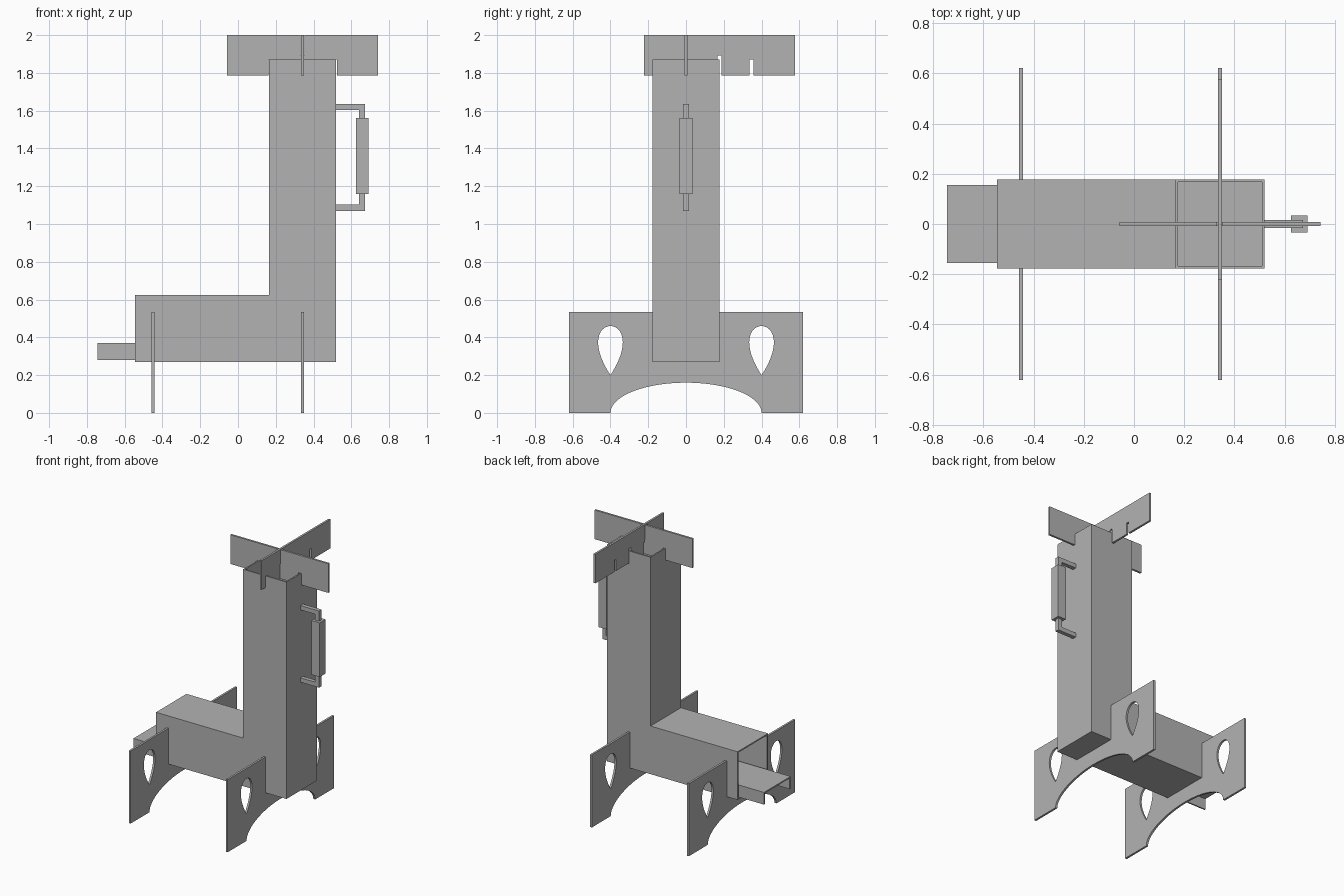
import bpy, bmesh
from math import sin, cos, pi
from mathutils import Matrix

if "Cube" in bpy.data.objects:
    bpy.data.objects.remove(bpy.data.objects["Cube"])

steel = bpy.data.materials.new("grey_steel")
steel.use_nodes = True
GREY = (0.45, 0.45, 0.45, 1)
steel.diffuse_color = GREY
steel.node_tree.nodes["Principled BSDF"].inputs["Base Color"].default_value = GREY

# Local plate axes to world: (across, up, thickness)
FACING = {
    "X": Matrix(((0, 0, 1), (1, 0, 0), (0, 1, 0))),
    "Y": Matrix(((1, 0, 0), (0, 0, -1), (0, 1, 0))),
}


def finish(name, mesh):
    mesh.name = name
    mesh.materials.clear()
    mesh.materials.append(steel)
    ob = bpy.data.objects.new(name, mesh)
    bpy.context.collection.objects.link(ob)
    return ob


def plate(name, loops, facing, at, thick):
    """Sheet cut to an outline (first loop) with holes (further loops)."""
    curve = bpy.data.curves.new(name, "CURVE")
    curve.dimensions = "2D"
    curve.fill_mode = "BOTH"
    curve.extrude = thick / 2
    for loop in loops:
        s = curve.splines.new("POLY")
        s.points.add(len(loop) - 1)
        for p, (u, v) in zip(s.points, loop):
            p.co = (u, v, 0, 1)
        s.use_cyclic_u = True
    temp = bpy.data.objects.new(name + "_outline", curve)
    bpy.context.collection.objects.link(temp)
    deps = bpy.context.evaluated_depsgraph_get()
    mesh = bpy.data.meshes.new_from_object(temp.evaluated_get(deps))
    bpy.data.objects.remove(temp)
    m = FACING[facing].to_4x4()
    m.translation = (at, 0, 0) if facing == "X" else (0, at, 0)
    bm = bmesh.new()
    bm.from_mesh(mesh)
    bm.transform(m)
    bmesh.ops.remove_doubles(bm, verts=bm.verts, dist=1e-5)
    bmesh.ops.recalc_face_normals(bm, faces=bm.faces)
    bm.to_mesh(mesh)
    bm.free()
    for f in mesh.polygons:
        f.use_smooth = False
    return finish(name, mesh)


def box(name, x, y, z):
    bm = bmesh.new()
    bmesh.ops.create_cube(bm, size=1)
    for v in bm.verts:
        v.co = [r[0] if c < 0 else r[1] for c, r in zip(v.co, (x, y, z))]
    mesh = bpy.data.meshes.new(name)
    bm.to_mesh(mesh)
    bm.free()
    return finish(name, mesh)


# Hollow L-shaped body: feed tunnel open at -x, chimney open at the top
W, T = 0.1775, 0.01
FEED, INNER, BACK = -0.545, 0.165, 0.52
LOW, ROOF, TOP = 0.27, 0.625, 1.87
ell = [(FEED, LOW), (BACK, LOW), (BACK, TOP), (INNER, TOP), (INNER, ROOF), (FEED, ROOF)]
for side, s in (("left", 1), ("right", -1)):
    plate("body_side_" + side, [ell], "Y", s * (W - T / 2), T)
span = (T - W, W - T)
box("tunnel_floor", (FEED, BACK), span, (LOW, LOW + T))
box("tunnel_roof", (FEED, INNER + T), span, (ROOF - T, ROOF))
box("chimney_inner_wall", (INNER, INNER + T), span, (ROOF, TOP))
box("chimney_back_wall", (BACK - T, BACK), span, (LOW + T, TOP))

# Fuel shelf: channel with folded-down sides, sliding into the tunnel
box("shelf_top", (-0.745, INNER), (-0.155, 0.155), (0.36, 0.37))
for side, s in (("left", 1), ("right", -1)):
    ys = sorted((s * 0.145, s * 0.155))
    box("shelf_flange_" + side, (-0.745, INNER), ys, (LOW + T, 0.36))

# Leg plates: saddle notch for the body, arched foot, teardrop holes
H, L, A = 0.535, 0.62, 0.4
arch = [(A * cos(pi * i / 40), 0.16 * sin(pi * i / 40)) for i in range(41)]
outline = arch + [(-L, 0), (-L, H), (-W, H), (-W, LOW), (W, LOW), (W, H), (L, H), (L, 0)]


def teardrop(y):
    angles = [2 * pi * i / 36 for i in range(36)]
    return [(y + 0.085 * sin(t) * sin(t / 2), 0.33 - 0.13 * cos(t)) for t in angles]


for name, x in (("leg_feed_end", -0.45), ("leg_chimney_end", 0.342)):
    plate(name, [outline, teardrop(-A), teardrop(A)], "X", x, 0.015)

# Pot support: two slotted plates lapped into a cross on the chimney
P0, P1, MID = 1.785, 2.0, 1.893


def support(c, slot_from_top):
    def slot(m, base, end):
        return [(m - 0.011, base), (m - 0.011, end), (m + 0.011, end), (m + 0.011, base)]

    pts = [(c - 0.4, P0)] + slot(c - 0.17, P0, TOP)
    if not slot_from_top:
        pts += slot(c, P0, MID)
    pts += slot(c + 0.17, P0, TOP) + [(c + 0.4, P0), (c + 0.4, P1)]
    if slot_from_top:
        pts += slot(c, P1, MID)[::-1]
    return pts + [(c - 0.4, P1)]


plate("pot_support_long", [support(0.342, True)], "Y", 0, 0.015)
plate("pot_support_cross", [support(0.177, False)], "X", 0.342, 0.015)

# Carrying handle: square rod bracket with a thicker grip
rod = [(BACK, 1.07), (0.673, 1.07), (0.673, 1.635), (BACK, 1.635),
       (BACK, 1.603), (0.641, 1.603), (0.641, 1.102), (BACK, 1.102)]
plate("handle_bracket", [rod], "Y", 0, 0.03)
box("handle_grip", (0.624, 0.69), (-0.034, 0.034), (1.16, 1.56))
